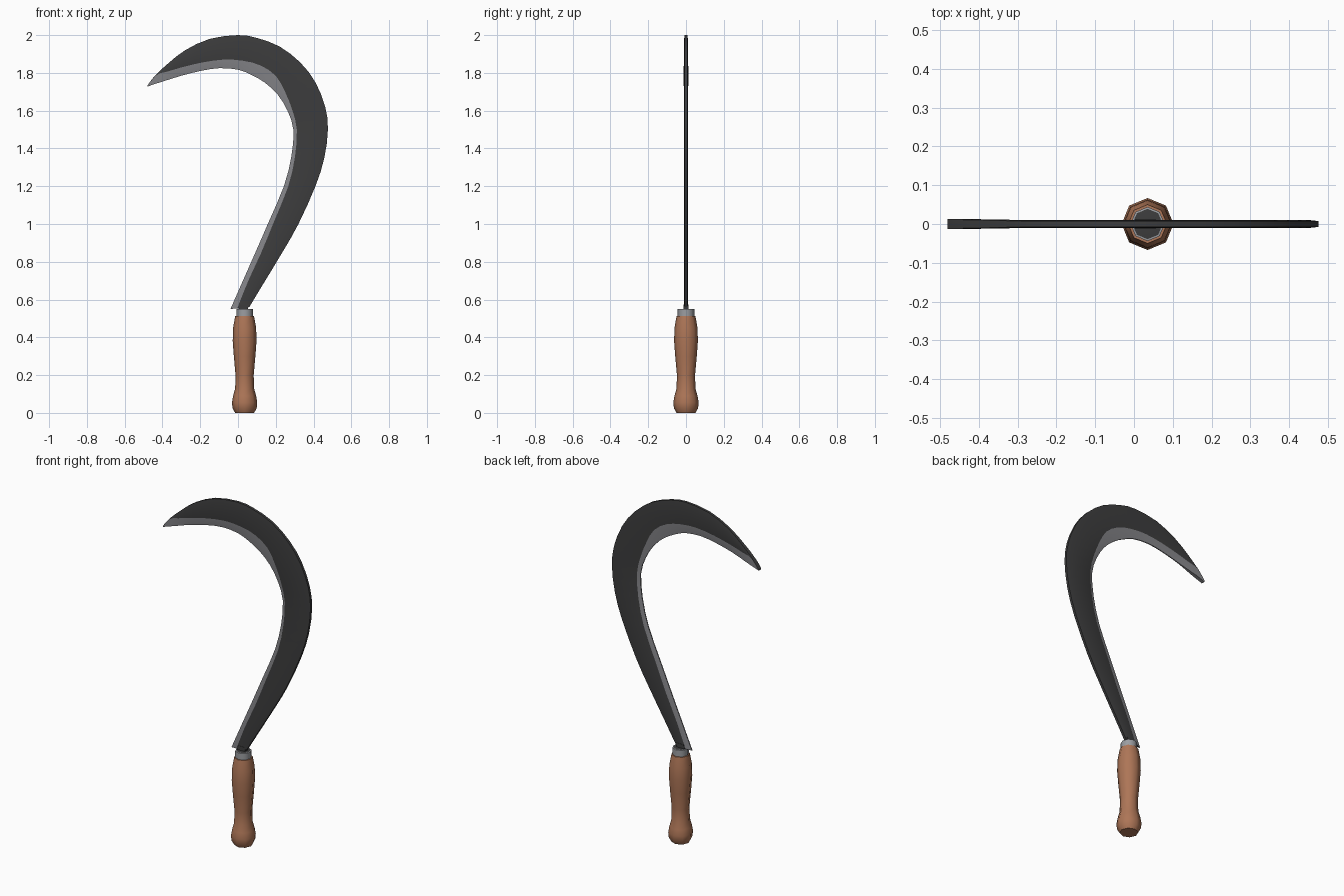
import bpy, bmesh, math

if "Cube" in bpy.data.objects:
    bpy.data.objects.remove(bpy.data.objects["Cube"])

def material(name, rgb):
    m = bpy.data.materials.new(name)
    m.diffuse_color = (*rgb, 1)
    m.use_nodes = True
    m.node_tree.nodes["Principled BSDF"].inputs["Base Color"].default_value = m.diffuse_color
    return m

DARK = material("dark iron", (0.046, 0.046, 0.047))
EDGE = material("ground steel", (0.23, 0.23, 0.245))
BAND = material("ferrule steel", (0.33, 0.34, 0.36))
WOOD = material("brown wood", (0.42, 0.18, 0.095))
HX = 0.035  # handle axis

def finish(bm, name, mats, angle):
    bmesh.ops.recalc_face_normals(bm, faces=bm.faces)
    me = bpy.data.meshes.new(name)
    bm.to_mesh(me)
    bm.free()
    for m in mats:
        me.materials.append(m)
    ob = bpy.data.objects.new(name, me)
    bpy.context.collection.objects.link(ob)
    bpy.context.view_layer.objects.active = ob
    ob.select_set(True)
    bpy.ops.object.shade_smooth_by_angle(angle=math.radians(angle))
    ob.select_set(False)
    return ob

def skin(bm, rings):
    """Bridge closed rings of points and cap both ends."""
    vs = [[bm.verts.new(p) for p in r] for r in rings]
    n = len(vs[0])
    for a, b in zip(vs, vs[1:]):
        for j in range(n):
            f = bm.faces.new((a[j], a[(j + 1) % n], b[(j + 1) % n], b[j]))
            f.material_index = mat_of(j) if n == 8 and mat_of else 0
    return bm.faces.new(vs[0][::-1]), bm.faces.new(vs[-1])

def lathe(name, profile, mats):
    rings = [[(HX + r * math.cos(i * math.pi / 4), r * math.sin(i * math.pi / 4), z)
              for i in range(8)] for r, z in profile]
    bm = bmesh.new()
    caps = skin(bm, rings)
    caps[1].material_index = len(mats) - 1
    return finish(bm, name, mats, 50)

# Handle and ferrule: eight-sided turned parts
mat_of = None
lathe("handle", [(.05, 0), (.064, .025), (.067, .055), (.061, .09), (.05, .13), (.048, .2),
                 (.057, .3), (.063, .38), (.061, .45), (.05, .512)], [WOOD])
lathe("ferrule", [(.044, .505), (.044, .55), (.039, .551)], [BAND, DARK])

# Blade stations: spine x, z, cutting edge x, z, width share of the ground bevel
S = [(.06, .56, -.04, .55, .36), (.132, .68, .026, .70, .25), (.235, .85, .088, .84, .22),
     (.32, 1.0, .162, 1.01, .17), (.41, 1.2, .243, 1.2, .14), (.457, 1.35, .283, 1.36, .11),
     (.476, 1.5, .293, 1.5, .10), (.462, 1.62, .262, 1.6, .13), (.41, 1.75, .21, 1.685, .2),
     (.33, 1.855, .14, 1.75, .32), (.22, 1.94, .07, 1.79, .33), (.10, 1.985, 0, 1.817, .28),
     (0, 2.0, -.1, 1.825, .26), (-.15, 1.98, -.2, 1.81, .27), (-.28, 1.92, -.3, 1.785, .34),
     (-.37, 1.85, -.39, 1.757, .52), (-.44, 1.785, -.45, 1.738, .95), (-.48, 1.733, -.48, 1.727, .95)]

def smooth(pts):
    """Add one spline midpoint between stations."""
    out = []
    for i in range(len(pts) - 1):
        a, b, c, d = (pts[max(0, min(len(pts) - 1, i + k))] for k in (-1, 0, 1, 2))
        out += [b, tuple((9 * (q + r) - p - s) / 16 for p, q, r, s in zip(a, b, c, d))]
    return out + [pts[-1]]

rings = []
for ox, oz, ix, iz, b in smooth(S):
    tip = max(0, min(1, (-.3 - ox) / .1)) if oz > 1.5 else 0
    half = [(0, .003 + .008 * tip), (b, .0105 + .002 * tip),
            (max(.85, b + .02), .0105 + .002 * tip), (1, .0075 + .003 * tip)]
    loop = [(t, -h) for t, h in half] + [(t, h) for t, h in half[::-1]]
    rings.append([(ix + (ox - ix) * t, y, iz + (oz - iz) * t) for t, y in loop])

# Bevel faces on both sides and the cutting edge are bare steel
mat_of = lambda j: 1 if j in (0, 6, 7) else 0
bm = bmesh.new()
caps = skin(bm, rings)
caps[1].material_index = 1
finish(bm, "blade", [DARK, EDGE], 25)

# Tang joining the blade to the ferrule
bm = bmesh.new()
mat_of = None
skin(bm, [[(x - .025, -.012, z), (x + .025, -.012, z), (x + .025, .012, z), (x - .025, .012, z)]
          for x, z in ((.025, .53), (.032, .575))])
finish(bm, "tang", [DARK], 30)
